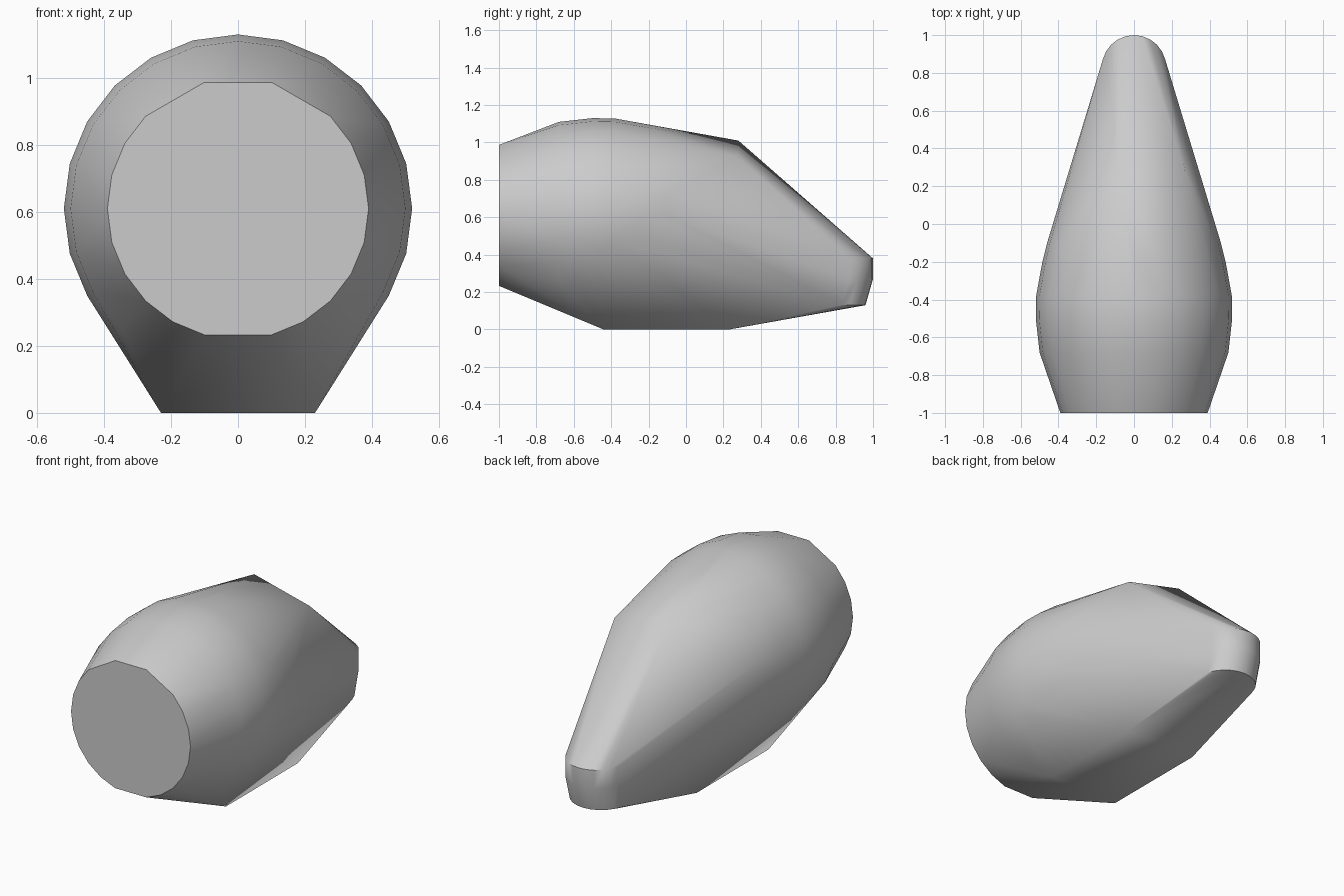
import bpy
import bmesh
from math import sin, cos, radians

cube = bpy.data.objects.get("Cube")
if cube:
    bpy.data.objects.remove(cube, do_unlink=True)

grey = bpy.data.materials.new("light_grey")
grey.use_nodes = True
colour = (0.6, 0.6, 0.6, 1)
grey.diffuse_color = colour
grey.node_tree.nodes["Principled BSDF"].inputs["Base Color"].default_value = colour

AXIS_Z = 0.61


def ring(y, radius, skip=()):
    """Circle of points around the long axis."""
    return [(radius * cos(radians(a)), y, AXIS_Z + radius * sin(radians(a)))
            for a in range(0, 360, 15) if a not in skip]


def tail_arc(y, z, radius=0.17):
    """Half circle bulging to the back."""
    return [(radius * cos(radians(a)), y + radius * sin(radians(a)), z)
            for a in range(0, 181, 15)]


# Flat front end and swelling body
points = ring(-1, 0.39, skip=(60, 90, 120, 270))
for y, radius in [(-0.68, 0.5), (-0.5, 0.52), (-0.38, 0.518), (-0.2, 0.485), (-0.1, 0.46)]:
    points += ring(y, radius)

# Flat base
points += [(x, y, 0) for x in (-0.23, 0.23) for y in (-0.44, 0.23)]

# Slanted rear ridge
points += [(-0.09, 0.28, 1.01), (0.27, 0.28, 0.92)]

# Rounded tail
for y, z in [(0.83, 0.38), (0.83, 0.27), (0.79, 0.13)]:
    points += tail_arc(y, z)

# Wrap the sections in one convex shell
bm = bmesh.new()
for p in points:
    bm.verts.new(p)
hull = bmesh.ops.convex_hull(bm, input=bm.verts[:], use_existing_faces=False)
inside = {v for key in ("geom_interior", "geom_unused") for v in hull[key]
          if isinstance(v, bmesh.types.BMVert)}
bmesh.ops.delete(bm, geom=list(inside), context='VERTS')
bmesh.ops.dissolve_limit(bm, angle_limit=radians(0.5), verts=bm.verts[:], edges=bm.edges[:])
bmesh.ops.recalc_face_normals(bm, faces=bm.faces[:])

mesh = bpy.data.meshes.new("body_shell")
bm.to_mesh(mesh)
bm.free()
mesh.materials.append(grey)
body = bpy.data.objects.new("body_shell", mesh)
bpy.context.collection.objects.link(body)

bpy.ops.object.select_all(action='DESELECT')
body.select_set(True)
bpy.context.view_layer.objects.active = body
bpy.ops.object.shade_smooth_by_angle(angle=radians(40))
